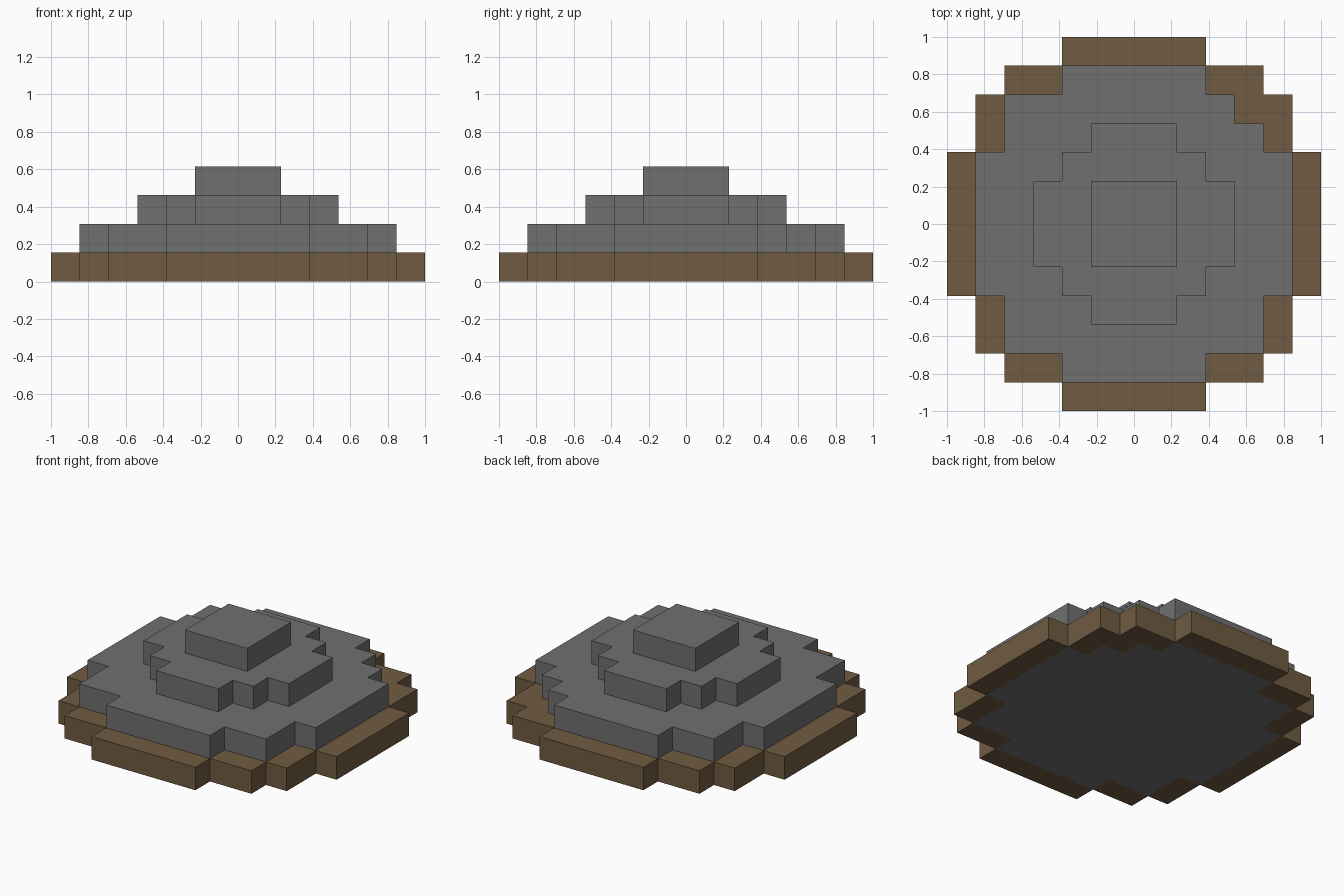
import bpy
import bmesh
from mathutils import Matrix

if "Cube" in bpy.data.objects:
    bpy.data.objects.remove(bpy.data.objects["Cube"], do_unlink=True)

U = 2 / 13  # size of one block


def material(name, srgb):
    color = [((c / 255 + 0.055) / 1.055) ** 2.4 for c in srgb] + [1]
    mat = bpy.data.materials.new(name)
    mat.use_nodes = True
    mat.diffuse_color = color
    mat.node_tree.nodes["Principled BSDF"].inputs["Base Color"].default_value = color
    return mat


stone = material("stone grey", (112, 112, 112))
earth = material("earth brown", (112, 91, 65))


def rotate(point, quarter):
    x, y = point
    for _ in range(quarter):
        x, y = -y, x
    return x, y


def prism(name, outline, bottom, top, mat):
    """Extrude a counter-clockwise outline, all measured in blocks."""
    bm = bmesh.new()
    face = bm.faces.new([bm.verts.new((x, y, bottom)) for x, y in outline])
    side = bmesh.ops.extrude_face_region(bm, geom=[face], use_keep_orig=True)
    verts = [g for g in side["geom"] if isinstance(g, bmesh.types.BMVert)]
    bmesh.ops.translate(bm, verts=verts, vec=(0, 0, top - bottom))
    bmesh.ops.recalc_face_normals(bm, faces=bm.faces[:])
    bmesh.ops.transform(bm, matrix=Matrix.Scale(U, 4), verts=bm.verts[:])
    mesh = bpy.data.meshes.new(name)
    bm.to_mesh(mesh)
    bm.free()
    mesh.materials.append(mat)
    obj = bpy.data.objects.new(name, mesh)
    bpy.context.collection.objects.link(obj)


def ring(corner):
    return [rotate(p, q) for q in range(4) for p in corner]


# Wide stone core, with one block missing at its back left corner
core = ring([(5.5, 2.5), (4.5, 2.5), (4.5, 4.5), (2.5, 4.5), (2.5, 5.5)])
core[2:3] = [(4.5, 3.5), (3.5, 3.5), (3.5, 4.5)]
prism("stone_core", core, 0, 2, stone)

# Stepped upper stone tiers
middle = ring([(3.5, 1.5), (2.5, 1.5), (2.5, 2.5), (1.5, 2.5), (1.5, 3.5)])
prism("stone_middle_tier", middle, 2, 3, stone)
prism("stone_top_tier", ring([(1.5, 1.5)]), 3, 4, stone)

# Earth rim: straight and stepped corner bars, repeated on four sides
bars = {
    "rim_side": [(5.5, -2.5), (6.5, -2.5), (6.5, 2.5), (5.5, 2.5)],
    "rim_corner_a": [(4.5, 2.5), (5.5, 2.5), (5.5, 4.5), (4.5, 4.5)],
    "rim_corner_b": [(2.5, 4.5), (4.5, 4.5), (4.5, 5.5), (2.5, 5.5)],
}
for q in range(4):
    for name, outline in bars.items():
        if q == 0 and name == "rim_corner_a":
            # This bar also fills the notch in the core
            outline = [(4.5, 2.5), (5.5, 2.5), (5.5, 4.5),
                       (3.5, 4.5), (3.5, 3.5), (4.5, 3.5)]
        prism(f"{name}_{q + 1}", [rotate(p, q) for p in outline], 0, 1, earth)
